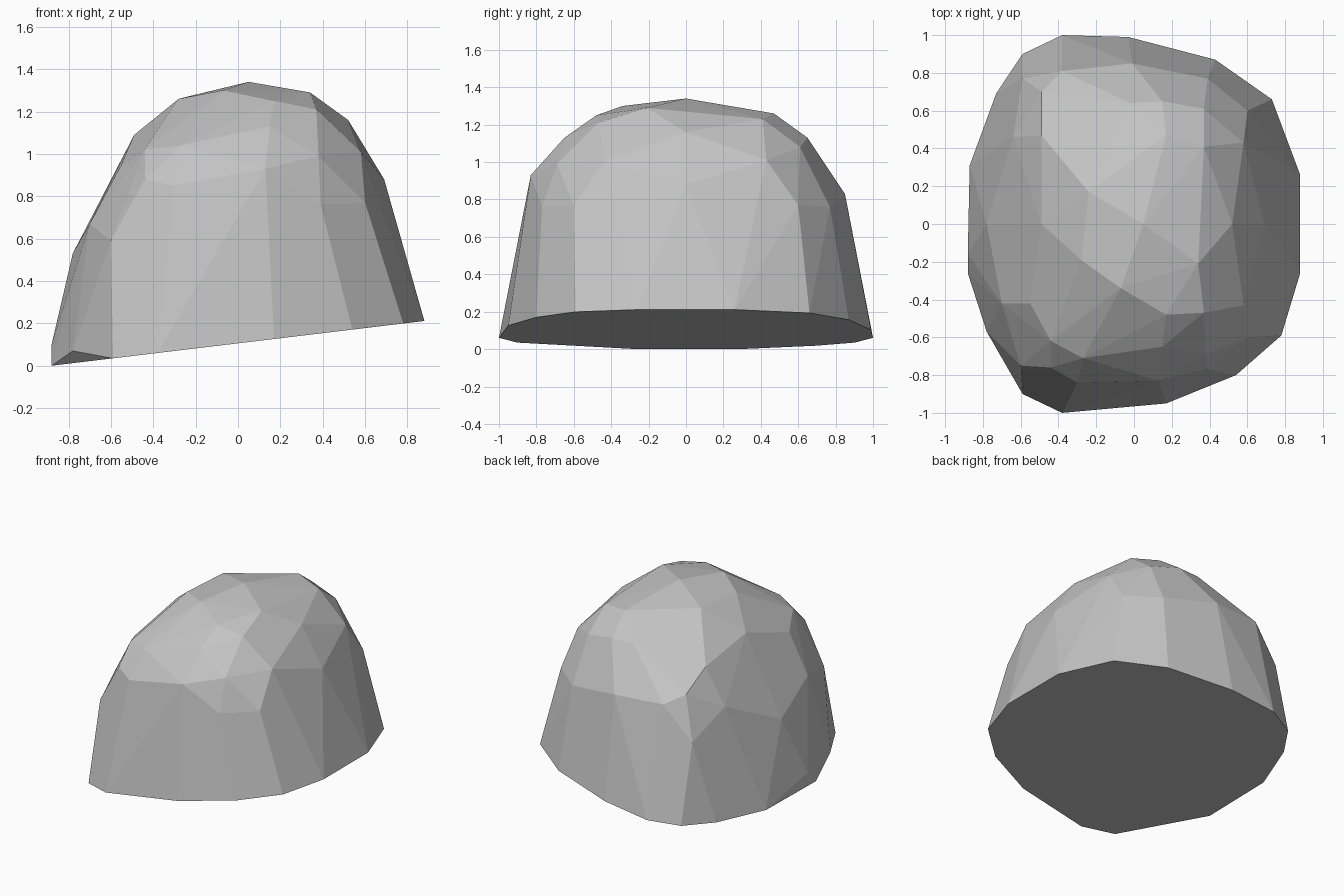
import bpy
import bmesh
import math

# Outline of the sliced, slightly tilted underside (x, y)
OUTLINE = [(0.88, 0.26), (0.73, 0.66), (0.43, 0.87), (-0.03, 0.99), (-0.38, 1.0),
           (-0.59, 0.90), (-0.73, 0.69), (-0.87, 0.31), (-0.88, -0.26), (-0.59, -0.90),
           (-0.38, -1.0), (0.17, -0.95), (0.54, -0.80), (0.78, -0.59), (0.88, -0.26)]

# Facet corners that repeat on the front and back of the rock
PAIRED = [(0.60, 0.60, 0.77), (0.39, 0.77, 0.76), (0.58, 0.43, 1.01), (0.15, 0.65, 1.13)]

# Crown and ridge corners
CROWN = [(0.05, 0, 1.34), (0.34, -0.21, 1.29), (0.52, 0, 1.16), (0.69, 0, 0.88),
         (-0.24, 0.17, 1.27), (-0.28, -0.19, 1.26), (-0.07, -0.34, 1.30), (-0.49, 0, 1.09)]

# Front flank corners
FRONT = [(0.37, -0.47, 1.21), (0.17, -0.48, 1.25), (0.38, -0.69, 0.99), (0.13, -0.83, 0.93),
         (-0.27, -0.71, 1.04), (-0.44, -0.62, 1.02), (-0.44, -0.76, 0.88),
         (-0.30, -0.84, 0.85), (-0.60, -0.75, 0.59), (-0.70, -0.42, 0.67),
         (-0.55, -0.42, 0.95), (-0.78, -0.57, 0.07)]

# Back and left flank corners
BACK = [(0.37, 0.41, 1.23), (0.37, 0.61, 1.08), (0.17, 0.47, 1.26), (-0.01, 0.85, 0.83),
        (-0.02, 0.64, 1.13), (-0.38, 0.81, 0.84), (-0.49, 0.70, 0.90), (-0.59, 0.77, 0.60),
        (-0.64, 0.46, 0.76), (-0.49, 0.47, 1.02), (-0.78, 0, 0.53), (-0.88, -0.16, 0.10)]


def slice_height(x):
    return 0.12 * (x + 0.88)


points = [(x, y, slice_height(x)) for x, y in OUTLINE]
points += [(x, s * y, z) for x, y, z in PAIRED for s in (1, -1)]
points += CROWN + FRONT + BACK

# Wrap the corners in a faceted boulder
bm = bmesh.new()
for p in points:
    bm.verts.new(p)
hull = bmesh.ops.convex_hull(bm, input=bm.verts[:])
loose = [v for v in bm.verts if not v.link_faces]
bmesh.ops.delete(bm, geom=loose, context='VERTS')

# Join nearly coplanar triangles into broad facets
bmesh.ops.dissolve_limit(bm, angle_limit=math.radians(3),
                         verts=bm.verts[:], edges=bm.edges[:])
bmesh.ops.recalc_face_normals(bm, faces=bm.faces[:])

mesh = bpy.data.meshes.new("boulder")
bm.to_mesh(mesh)
bm.free()

stone = bpy.data.materials.new("stone grey")
stone.diffuse_color = (0.55, 0.55, 0.55, 1)
mesh.materials.append(stone)

boulder = bpy.data.objects.new("boulder", mesh)
bpy.context.collection.objects.link(boulder)
